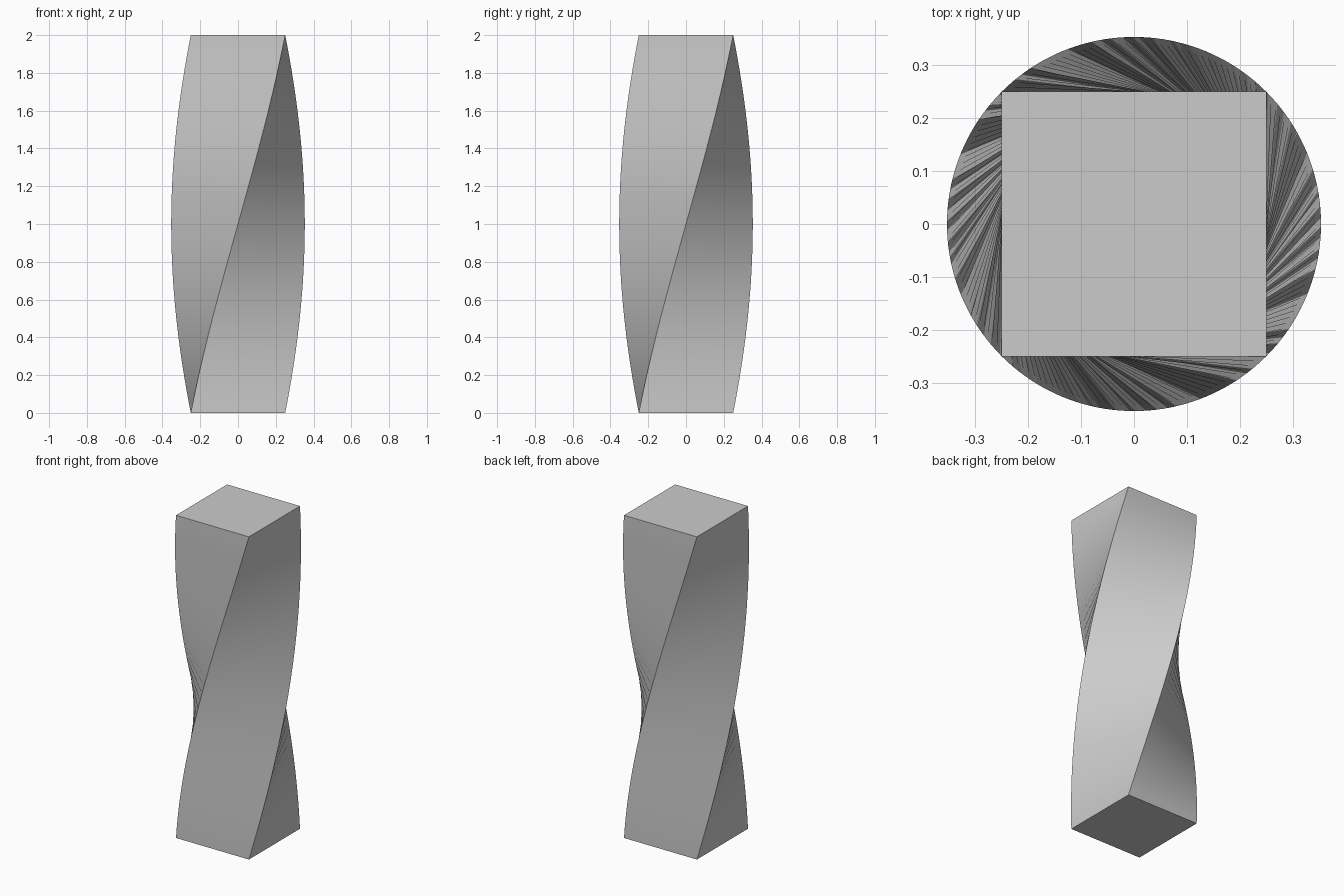
import bpy, bmesh
from math import radians, cos, sin, sqrt

if "Cube" in bpy.data.objects:
    bpy.data.objects.remove(bpy.data.objects["Cube"])

SIDE, HEIGHT, TWIST, STEPS = 0.5, 2.0, 90.0, 40
radius = SIDE / sqrt(2)

# Square rings, each turned a little further than the one below
bm = bmesh.new()
rings = []
for i in range(STEPS + 1):
    t = i / STEPS
    angles = [radians(45 + 90 * k + TWIST * t) for k in range(4)]
    rings.append([bm.verts.new((radius * cos(a), radius * sin(a), HEIGHT * t))
                  for a in angles])

# Twisted sides
for low, high in zip(rings, rings[1:]):
    for k in range(4):
        n = (k + 1) % 4
        bm.faces.new((low[k], low[n], high[n], high[k]))

# Flat end caps
bm.faces.new(rings[0][::-1])
bm.faces.new(rings[-1])

mesh = bpy.data.meshes.new("twisted_column")
bm.to_mesh(mesh)
bm.free()
column = bpy.data.objects.new("twisted_column", mesh)
bpy.context.collection.objects.link(column)

# Smooth along the twist, sharp at corners and caps
bpy.context.view_layer.objects.active = column
column.select_set(True)
bpy.ops.object.shade_smooth_by_angle(angle=radians(30))
